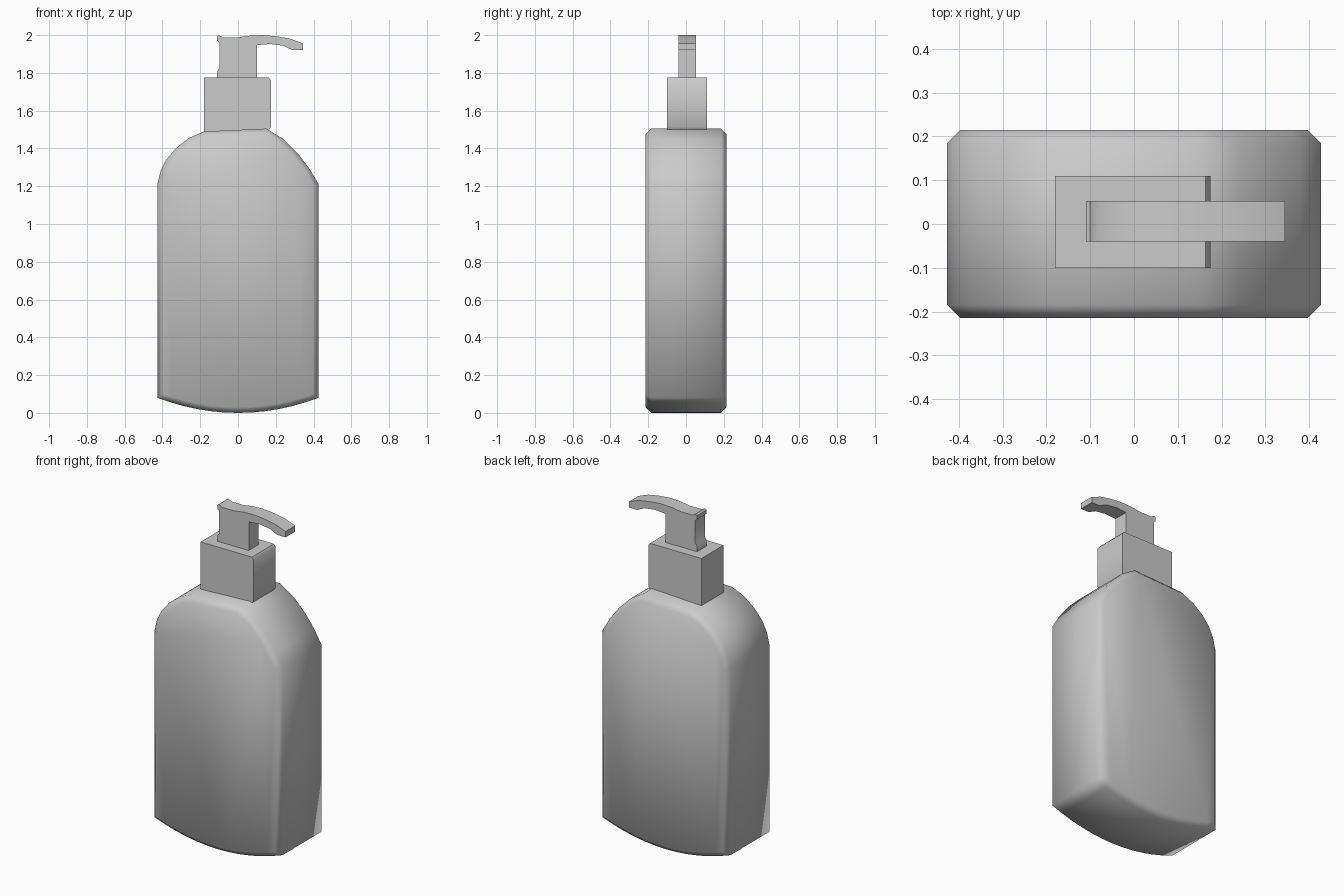
import bpy, bmesh, math

if "Cube" in bpy.data.objects:
    bpy.data.objects.remove(bpy.data.objects["Cube"])


def extrude_profile(name, pts, y0, y1, chamfer=0.0, angle=50):
    """Extrude a closed x-z outline from y0 to y1, chamfering the front and back rims."""
    bm = bmesh.new()
    front = bm.faces.new([bm.verts.new((x, y0, z)) for x, z in pts])
    ext = bmesh.ops.extrude_face_region(bm, geom=[front])
    moved = [v for v in ext["geom"] if isinstance(v, bmesh.types.BMVert)]
    bmesh.ops.translate(bm, verts=moved, vec=(0, y1 - y0, 0))
    if chamfer:
        rims = [e for e in bm.edges if abs(e.verts[0].co.y - e.verts[1].co.y) < 1e-5]
        bmesh.ops.bevel(bm, geom=rims, offset=chamfer, segments=1, affect='EDGES')
    bmesh.ops.recalc_face_normals(bm, faces=bm.faces)
    mesh = bpy.data.meshes.new(name)
    bm.to_mesh(mesh)
    bm.free()
    obj = bpy.data.objects.new(name, mesh)
    bpy.context.collection.objects.link(obj)
    bpy.ops.object.select_all(action='DESELECT')
    obj.select_set(True)
    bpy.context.view_layer.objects.active = obj
    bpy.ops.object.shade_smooth_by_angle(angle=math.radians(angle))
    return obj


# Bottle: bowed base, straight sides, rounder left shoulder, flatter right shoulder
base = [(-0.427 + 0.854 * i / 12, 0.08 * (i / 6 - 1) ** 2) for i in range(13)]
right_shoulder = [(0.427, 1.21), (0.38, 1.29), (0.32, 1.37), (0.24, 1.45), (0.15, 1.505)]
left_shoulder = [(-0.18, 1.49), (-0.26, 1.455), (-0.33, 1.40), (-0.38, 1.34),
                 (-0.41, 1.28), (-0.427, 1.21)]
extrude_profile("bottle_body", base + right_shoulder + left_shoulder,
                -0.215, 0.215, chamfer=0.03)

# Collar: box with slightly clipped right-hand corners
collar = [(-0.18, 1.485), (0.165, 1.50), (0.175, 1.515), (0.175, 1.76),
          (0.163, 1.775), (-0.18, 1.775)]
extrude_profile("collar", collar, -0.10, 0.11)

# Pump head: stem, curved spout and rear lip in one outline
pump = [(-0.11, 1.77), (0.10, 1.77), (0.10, 1.947), (0.17, 1.953), (0.24, 1.944),
        (0.29, 1.92), (0.345, 1.92), (0.345, 1.955), (0.28, 1.98), (0.21, 1.993),
        (0.13, 2.0), (0.06, 1.997), (0.0, 1.988), (-0.08, 1.988), (-0.10, 2.0),
        (-0.11, 1.993), (-0.11, 1.97), (-0.098, 1.96), (-0.098, 1.825), (-0.11, 1.81)]
extrude_profile("pump_head", pump, -0.04, 0.052)
